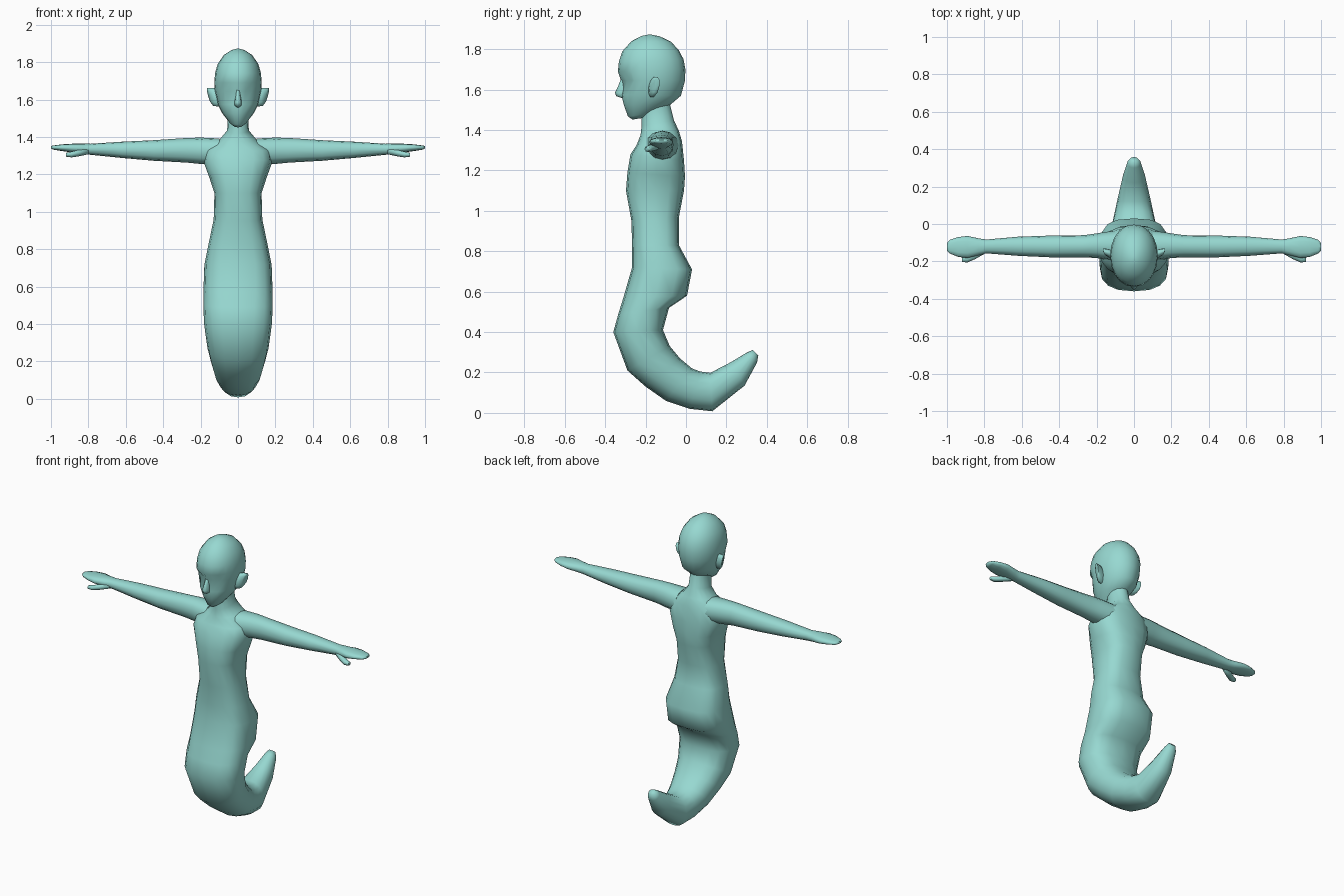
import bpy, bmesh, math
from mathutils import Vector

skin = bpy.data.materials.new("pale teal")
skin.diffuse_color = (0.31, 0.69, 0.64, 1)


def loft(name, rings, sides=14, mirror=False, tweak=None, angle=75):
    """Skin a row of superellipse rings: (centre, half axis u, half axis v, exponent)."""
    bm = bmesh.new()
    rows = []
    for c, u, v, n in rings:
        row = []
        for i in range(sides):
            a = 2 * math.pi * i / sides
            ca, sa = math.cos(a), math.sin(a)
            p = c + u * math.copysign(abs(ca) ** (2 / n), ca) + v * math.copysign(abs(sa) ** (2 / n), sa)
            row.append(bm.verts.new(tweak(p) if tweak else p))
        rows.append(row)
    for r0, r1 in zip(rows, rows[1:]):
        for i in range(sides):
            j = (i + 1) % sides
            bm.faces.new((r0[i], r0[j], r1[j], r1[i]))
    bm.faces.new(rows[0])
    bm.faces.new(rows[-1])
    return finish(name, bm, mirror, angle)


def finish(name, bm, mirror, angle):
    bmesh.ops.recalc_face_normals(bm, faces=bm.faces)
    me = bpy.data.meshes.new(name)
    bm.to_mesh(me)
    bm.free()
    me.materials.append(skin)
    me.shade_smooth()
    me.set_sharp_from_angle(angle=math.radians(angle))
    ob = bpy.data.objects.new(name, me)
    bpy.context.collection.objects.link(ob)
    if mirror:
        m = ob.modifiers.new("mirror", 'MIRROR')
        m.use_mirror_merge = False
    return ob


def upright(rows):
    """Rings from front (y, z), back (y, z), half width, exponent."""
    out = []
    for fy, fz, by, bz, w, n in rows:
        f, b = Vector((0, fy, fz)), Vector((0, by, bz))
        out.append(((f + b) / 2, Vector((w, 0, 0)), (b - f) / 2, n))
    return out


def sideways(rows):
    """Rings along x from x, y range, z range."""
    return [(Vector((x, (y0 + y1) / 2, (z0 + z1) / 2)), Vector((0, (y1 - y0) / 2, 0)),
             Vector((0, 0, (z1 - z0) / 2)), 2.3) for x, y0, y1, z0, z1 in rows]


# Neck, torso and curled tail in one skin
loft("body_and_tail", upright([
    (-.22, 1.50, -.08, 1.53, .055, 2),
    (-.22, 1.42, -.06, 1.45, .058, 2),
    (-.225, 1.375, -.035, 1.395, .10, 2.2),
    (-.245, 1.325, -.02, 1.345, .172, 2.5),
    (-.275, 1.28, -.01, 1.25, .183, 2.5),
    (-.29, 1.19, -.005, 1.17, .152, 2.6),
    (-.297, 1.10, -.01, 1.10, .126, 2.6),
    (-.27, .95, -.035, .97, .13, 2.6),
    (-.267, .83, -.035, .83, .157, 2.7),
    (-.267, .72, .03, .71, .18, 2.9),
    (-.31, .57, .005, .58, .185, 2.9),
    (-.335, .49, -.084, .52, .185, 2.6),
    (-.36, .40, -.114, .41, .182, 2.5),
    (-.29, .21, -.08, .33, .163, 2.4),
    (-.20, .13, -.03, .27, .145, 2.3),
    (-.10, .06, .03, .22, .125, 2.3),
    (.02, .02, .07, .205, .107, 2.3),
    (.13, .008, .12, .198, .09, 2.3),
    (.29, .135, .22, .25, .06, 2.2),
    (.352, .25, .30, .298, .037, 2),
    (.358, .285, .33, .312, .022, 2)]), sides=16)


# Head with shallow eye sockets
def sockets(p):
    if p.y < -.24 and .02 < abs(p.x) < .09 and 1.62 < p.z < 1.67:
        p.y += .022
    return p


loft("head", upright([
    (-.265, 1.452, -.20, 1.462, .02, 2),
    (-.287, 1.467, -.16, 1.485, .045, 2),
    (-.308, 1.525, -.078, 1.525, .083, 2),
    (-.32, 1.575, -.025, 1.57, .108, 2),
    (-.322, 1.645, -.005, 1.645, .124, 2),
    (-.337, 1.69, -.003, 1.70, .127, 2.1),
    (-.332, 1.74, -.012, 1.75, .122, 2.1),
    (-.315, 1.79, -.035, 1.795, .108, 2.1),
    (-.27, 1.84, -.075, 1.838, .075, 2),
    (-.22, 1.866, -.13, 1.864, .035, 2),
    (-.19, 1.872, -.17, 1.872, .008, 2)]), sides=20, tweak=sockets)

# Nose
loft("nose", upright([
    (-.318, 1.665, -.29, 1.665, .008, 2),
    (-.335, 1.62, -.28, 1.62, .014, 2),
    (-.352, 1.585, -.28, 1.585, .02, 2),
    (-.345, 1.568, -.28, 1.568, .018, 2),
    (-.315, 1.558, -.28, 1.558, .01, 2)]), sides=8)

# Ears: slanted flaps that flare outward at the top
loft("ear", [
    (Vector((.105, -.165, 1.61)), Vector((0, .022, 0)), Vector((0, .005, .05)), 2),
    (Vector((.135, -.158, 1.615)), Vector((.008, .025, 0)), Vector((.004, .006, .05)), 2),
    (Vector((.155, -.150, 1.625)), Vector((.006, .020, 0)), Vector((.009, .004, .04)), 2),
    (Vector((.159, -.148, 1.632)), Vector((.004, .010, 0)), Vector((.007, .002, .022)), 2)],
    sides=10, mirror=True)

# Arms ending in mitten hands
loft("arm_and_hand", sideways([
    (.10, -.20, -.035, 1.25, 1.392),
    (.20, -.182, -.05, 1.256, 1.397),
    (.27, -.178, -.06, 1.263, 1.395),
    (.45, -.178, -.062, 1.273, 1.383),
    (.62, -.170, -.068, 1.288, 1.375),
    (.79, -.157, -.083, 1.305, 1.364),
    (.83, -.167, -.077, 1.309, 1.365),
    (.89, -.182, -.064, 1.318, 1.364),
    (.94, -.176, -.070, 1.325, 1.361),
    (.985, -.158, -.085, 1.332, 1.355),
    (1.0, -.142, -.102, 1.338, 1.352)]), sides=12, mirror=True)

# Thumbs
loft("thumb", sideways([
    (.80, -.160, -.12, 1.308, 1.34),
    (.85, -.188, -.14, 1.297, 1.332),
    (.89, -.205, -.165, 1.291, 1.322),
    (.92, -.204, -.178, 1.295, 1.315)]), sides=8, mirror=True)
